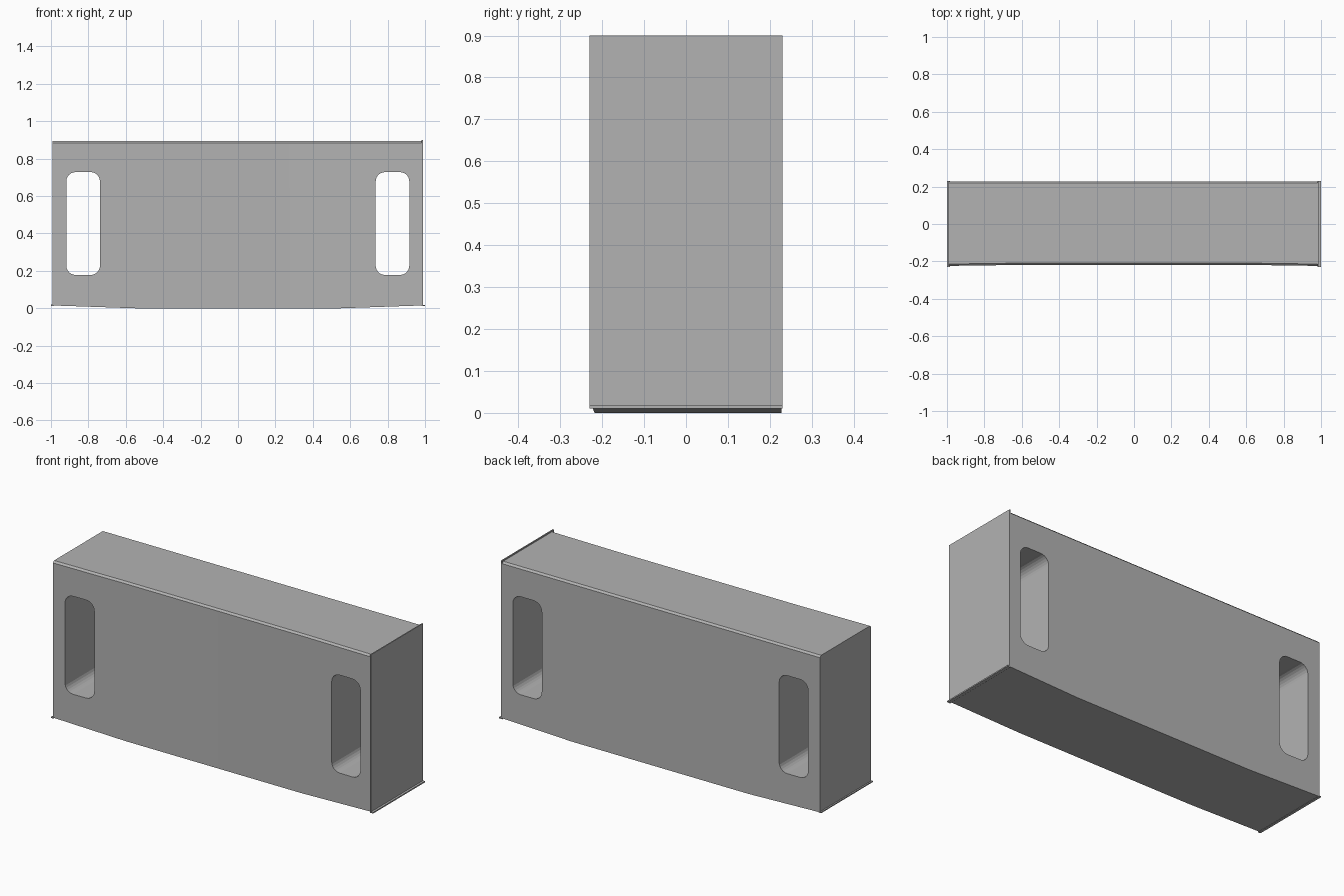
import bpy, bmesh, math
from mathutils import Vector

if "Cube" in bpy.data.objects:
    bpy.data.objects.remove(bpy.data.objects["Cube"])

grey = bpy.data.materials.new("plain grey")
grey.diffuse_color = (0.45, 0.45, 0.45, 1)
grey.use_nodes = True
grey.node_tree.nodes["Principled BSDF"].inputs["Base Color"].default_value = grey.diffuse_color


def make_object(name, bm, material=grey):
    bmesh.ops.recalc_face_normals(bm, faces=bm.faces[:])
    mesh = bpy.data.meshes.new(name)
    bm.to_mesh(mesh)
    bm.free()
    mesh.materials.append(material)
    obj = bpy.data.objects.new(name, mesh)
    bpy.context.collection.objects.link(obj)
    return obj


def loft(name, rings):
    """Join closed rings of equal length and cap both ends."""
    bm = bmesh.new()
    loops = [[bm.verts.new(p) for p in ring] for ring in rings]
    for a, b in zip(loops, loops[1:]):
        for i in range(len(a)):
            j = (i + 1) % len(a)
            bm.faces.new((a[i], a[j], b[j], b[i]))
    bm.faces.new(loops[0])
    bm.faces.new(loops[-1])
    return make_object(name, bm)


def section(x, front, back, bottom, top=0.893, c=0.01):
    """Cross-section of the block with softened long top edges."""
    return [(x, front, bottom), (x, back, bottom), (x, back, top - c),
            (x, back - c, top), (x, front + c, top), (x, front, top - c)]


def slot_ring(cx, y, half_w=0.09, low=0.178, high=0.728, r=0.05):
    """Rounded upright rectangle."""
    pts = []
    for sx, z, start in ((1, high - r, 0), (-1, high - r, 90),
                         (-1, low + r, 180), (1, low + r, 270)):
        for k in range(7):
            a = math.radians(start + 15 * k)
            pts.append((cx + sx * (half_w - r) + r * math.cos(a), y, z + r * math.sin(a)))
    return pts


# Main block: underside lifts and the front flares slightly at both ends
block = loft("block", [section(-0.992, -0.224, 0.228, 0.015),
                       section(-0.55, -0.218, 0.228, 0.0),
                       section(0.55, -0.218, 0.228, 0.0),
                       section(0.985, -0.224, 0.228, 0.015)])

# Two rounded hand slots cut right through
for cx in (-0.828, 0.826):
    cutter = loft("slot_cutter", [slot_ring(cx, -0.4), slot_ring(cx, 0.4)])
    cutter.hide_render = True
    cut = block.modifiers.new("slot", 'BOOLEAN')
    cut.object = cutter
    cut.operation = 'DIFFERENCE'
    cut.solver = 'EXACT'
    cutter.hide_viewport = True


def plate(name, lo, hi):
    """Box between two corners."""
    bm = bmesh.new()
    bmesh.ops.create_cube(bm, size=1)
    lo, hi = Vector(lo), Vector(hi)
    for v in bm.verts:
        v.co = Vector((lo[i] + (v.co[i] + 0.5) * (hi[i] - lo[i]) for i in range(3)))
    return make_object(name, bm)


# Thin end sheet and the small lips along the bottom of both ends
plate("end_sheet", (0.982, -0.23, 0.014), (0.988, 0.23, 0.9))
plate("left_lip", (-1.0, -0.23, 0.013), (-0.985, 0.23, 0.019))
plate("right_lip", (0.98, -0.23, 0.011), (1.0, 0.23, 0.018))

# Smooth shading on the slot corners, sharp edges kept
bpy.ops.object.select_all(action='DESELECT')
block.select_set(True)
bpy.context.view_layer.objects.active = block
bpy.ops.object.shade_smooth_by_angle(angle=math.radians(30))
